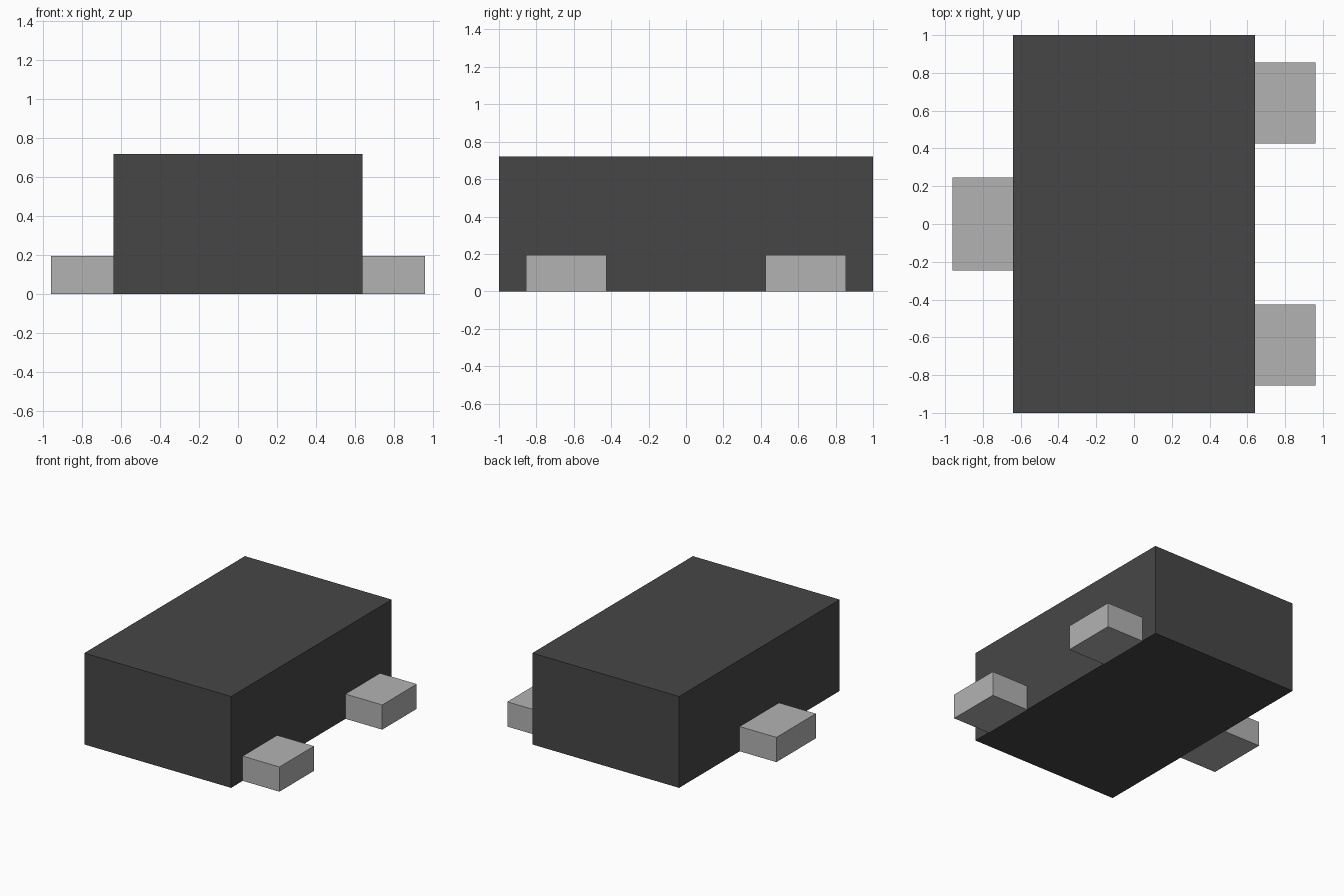
import bpy

cube = bpy.data.objects.get("Cube")
if cube:
    bpy.data.objects.remove(cube, do_unlink=True)


def material(name, value):
    mat = bpy.data.materials.new(name)
    mat.use_nodes = True
    color = (value, value, value, 1)
    mat.diffuse_color = color
    mat.node_tree.nodes["Principled BSDF"].inputs["Base Color"].default_value = color
    return mat


def box(name, x, y, z, mat):
    """Box spanning the given (min, max) ranges."""
    spans = (x, y, z)
    bpy.ops.mesh.primitive_cube_add(size=1, location=[(a + b) / 2 for a, b in spans])
    obj = bpy.context.object
    obj.name = name
    obj.scale = [b - a for a, b in spans]
    bpy.ops.object.transform_apply(location=False, rotation=False, scale=True)
    obj.data.materials.append(mat)
    return obj


dark = material("dark grey plastic", 0.062)
metal = material("light grey metal", 0.45)

BODY_X, LEG_X, LEG_Z = 0.64, 0.96, 0.195

# Main block
box("body", (-BODY_X, BODY_X), (-1, 1), (0, 0.72), dark)

# Two legs on the left side, a wider one centred on the right
for name, y in (("left_front_leg", -0.64), ("left_back_leg", 0.64)):
    box(name, (BODY_X, LEG_X), (y - 0.215, y + 0.215), (0, LEG_Z), metal)
box("right_leg", (-LEG_X, -BODY_X), (-0.245, 0.245), (0, LEG_Z), metal)
